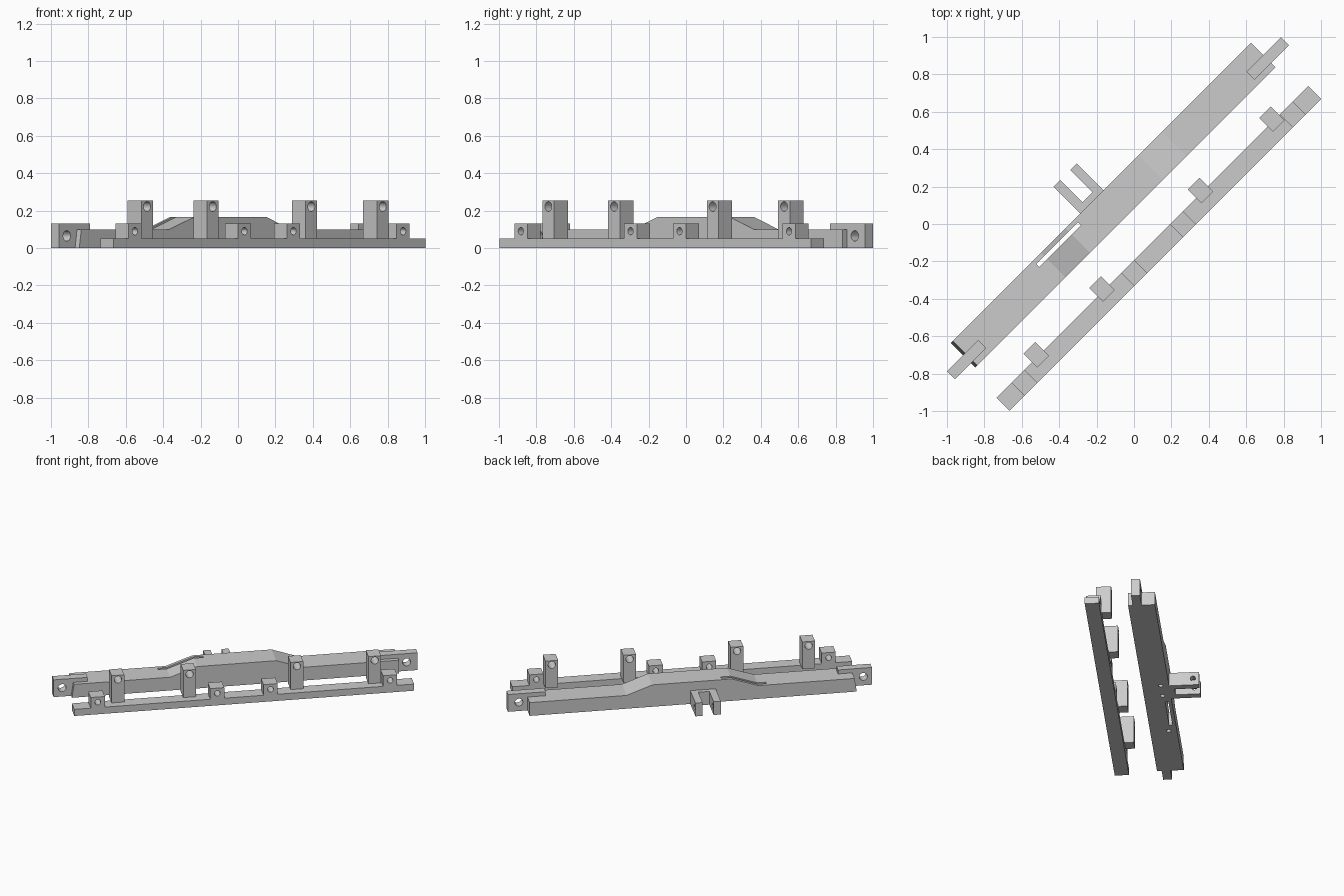
import bpy, bmesh, math
from mathutils import Matrix

if "Cube" in bpy.data.objects:
    bpy.data.objects.remove(bpy.data.objects["Cube"])

# Parts are laid out along x, then turned 45 degrees about z
TURN = Matrix.Rotation(math.radians(45), 4, 'Z')
grey = bpy.data.materials.new("plain_grey")
grey.diffuse_color = (0.6, 0.6, 0.6, 1)
grey.use_nodes = True
grey.node_tree.nodes["Principled BSDF"].inputs["Base Color"].default_value = grey.diffuse_color


def finish(name, bm):
    bmesh.ops.recalc_face_normals(bm, faces=bm.faces)
    me = bpy.data.meshes.new(name)
    bm.to_mesh(me)
    bm.free()
    me.materials.append(grey)
    ob = bpy.data.objects.new(name, me)
    bpy.context.collection.objects.link(ob)
    return ob


def box(name, u0, u1, v0, v1, z0, z1):
    bm = bmesh.new()
    m = Matrix.Translation(((u0 + u1) / 2, (v0 + v1) / 2, (z0 + z1) / 2))
    m = m @ Matrix.Diagonal((u1 - u0, v1 - v0, z1 - z0, 1))
    bmesh.ops.create_cube(bm, size=1, matrix=m)
    return finish(name, bm)


def extrude(name, pts, v0, v1):
    """Side profile in (u, z), extruded across v."""
    bm = bmesh.new()
    face = bm.faces.new([bm.verts.new((u, v0, z)) for u, z in pts])
    r = bmesh.ops.extrude_face_region(bm, geom=[face])
    verts = [g for g in r["geom"] if isinstance(g, bmesh.types.BMVert)]
    bmesh.ops.translate(bm, verts=verts, vec=(0, v1 - v0, 0))
    return finish(name, bm)


def rod(centre, radius, length, axis):
    """Cylinder used as a drill."""
    bm = bmesh.new()
    rot = {'U': Matrix.Rotation(math.pi / 2, 4, 'Y'),
           'V': Matrix.Rotation(math.pi / 2, 4, 'X'),
           'Z': Matrix.Identity(4)}[axis]
    bmesh.ops.create_cone(bm, cap_ends=True, segments=24, radius1=radius, radius2=radius,
                          depth=length, matrix=Matrix.Translation(centre) @ rot)
    return finish("drill", bm)


def cut(ob, cutters):
    for c in cutters:
        mod = ob.modifiers.new("cut", 'BOOLEAN')
        mod.operation = 'DIFFERENCE'
        mod.solver = 'EXACT'
        mod.object = c
    dg = bpy.context.evaluated_depsgraph_get()
    me = bpy.data.meshes.new_from_object(ob.evaluated_get(dg))
    ob.modifiers.clear()
    ob.data = me
    for c in cutters:
        bpy.data.objects.remove(c)


# Narrow rail
box("narrow_rail", -1.177, 1.181, -0.235, -0.137, 0, 0.05)

# Short drilled lugs on the rail
for i, u in enumerate((-1.014, -0.185, 0.185, 1.014)):
    lug = box(f"rail_lug_{i}", u - 0.049, u + 0.049, -0.235, -0.137, 0.05, 0.13)
    cut(lug, [rod((u, -0.186, 0.09), 0.02, 0.3, 'V')])

# Tall drilled posts overhanging the rail
for i, u in enumerate((-0.864, -0.367, 0.378, 0.918)):
    post = box(f"tall_post_{i}", u - 0.044, u + 0.044, -0.177, -0.073, 0.05, 0.255)
    cut(post, [rod((u, -0.125, 0.222), 0.026, 0.3, 'V')])

# Wide beam with raised middle, through slot and small holes underneath
beam = extrude("wide_beam", [(-1.142, 0), (1.127, 0), (1.127, 0.1), (0.455, 0.1),
                             (0.276, 0.165), (-0.275, 0.165), (-0.46, 0.1),
                             (-1.127, 0.1)], 0.058, 0.242)
cut(beam, [box("slot", -0.52, -0.205, 0.196, 0.218, -0.1, 0.3)]
    + [rod((u, 0.185, 0), 0.016, 0.08, 'Z') for u in (0.02, -0.12, -0.6)])

# Drilled end tabs
for name, u0, u1, hole in (("left_tab", -1.263, -1.028, -1.204),
                           ("right_tab", 1.0, 1.262, 1.186)):
    tab = box(name, u0, u1, 0.09, 0.151, 0, 0.13)
    cut(tab, [rod((hole, 0.12, 0.065), 0.028, 0.3, 'V')])

# Forked bracket at the back
box("fork_base", -0.163, 0.013, 0.242, 0.276, 0, 0.1)
for i, u in enumerate((-0.163, -0.037)):
    prong = box(f"fork_prong_{i}", u, u + 0.05, 0.276, 0.446, 0, 0.1)
    cut(prong, [rod((u + 0.025, 0.405, 0.05), 0.018, 0.3, 'U')])

for ob in bpy.context.collection.objects:
    ob.data.transform(TURN)
